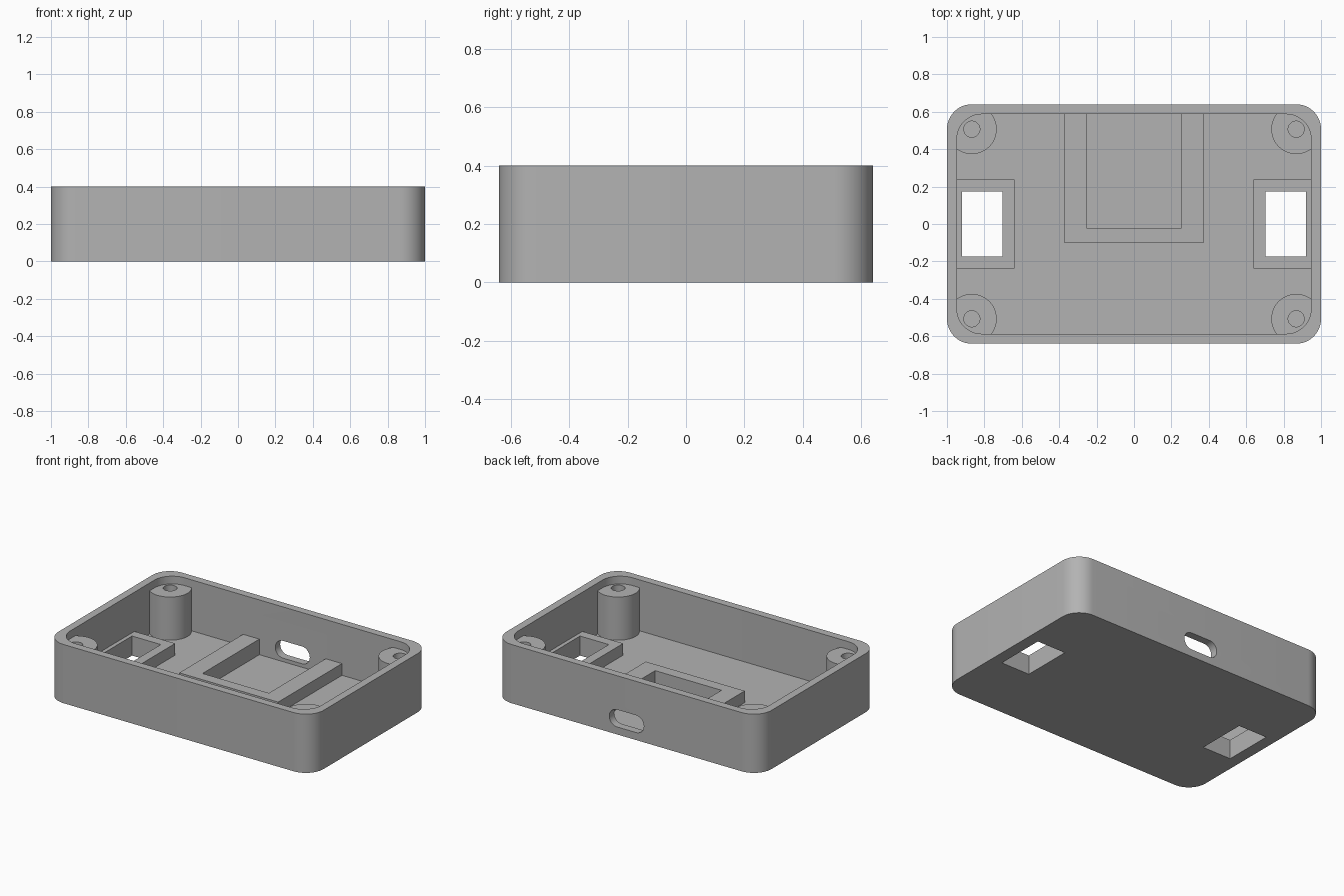
import bpy
import bmesh
import math
from mathutils import Matrix

old = bpy.data.objects.get("Cube")
if old:
    bpy.data.objects.remove(old, do_unlink=True)

grey = bpy.data.materials.new("plain_grey")
grey.use_nodes = True
grey.diffuse_color = (0.45, 0.45, 0.45, 1)
grey.node_tree.nodes["Principled BSDF"].inputs["Base Color"].default_value = grey.diffuse_color

# Main dimensions
HALF_X, HALF_Y, HEIGHT = 1.0, 0.64, 0.4
WALL = 0.053
CORNER = 0.133
FLOOR = WALL
RAISED = 0.133
POST_X, POST_Y, POST_TOP = 0.867, 0.507, 0.347


def prism(name, outline, low, high):
    """Extrude a flat outline from z = low to z = high."""
    bm = bmesh.new()
    face = bm.faces.new([bm.verts.new((x, y, low)) for x, y in outline])
    up = bmesh.ops.extrude_face_region(bm, geom=[face])["geom"]
    verts = [v for v in up if isinstance(v, bmesh.types.BMVert)]
    bmesh.ops.translate(bm, verts=verts, vec=(0, 0, high - low))
    bmesh.ops.recalc_face_normals(bm, faces=bm.faces)
    mesh = bpy.data.meshes.new(name)
    bm.to_mesh(mesh)
    bm.free()
    mesh.materials.append(grey)
    obj = bpy.data.objects.new(name, mesh)
    bpy.context.collection.objects.link(obj)
    return obj


def rounded(hx, hy, r, steps=12):
    """Rounded rectangle outline with half sizes hx, hy."""
    points = []
    for quarter, (sx, sy) in enumerate([(1, 1), (-1, 1), (-1, -1), (1, -1)]):
        for i in range(steps + 1):
            a = math.pi / 2 * (quarter + i / steps)
            points.append((sx * (hx - r) + r * math.cos(a), sy * (hy - r) + r * math.sin(a)))
    return points


def circle(cx, cy, r, steps=48):
    angles = [math.tau * i / steps for i in range(steps)]
    return [(cx + r * math.cos(a), cy + r * math.sin(a)) for a in angles]


def rect(x0, x1, y0, y1):
    return [(x0, y0), (x1, y0), (x1, y1), (x0, y1)]


def combine(obj, operation, *others):
    """Apply boolean operations to an object."""
    for other in others:
        mod = obj.modifiers.new("cut", "BOOLEAN")
        mod.operation = operation
        mod.solver = "EXACT"
        mod.object = other
        with bpy.context.temp_override(object=obj, active_object=obj):
            bpy.ops.object.modifier_apply(modifier=mod.name)


parts, cutters = [], []


def cutter(*args):
    obj = prism(*args)
    obj.hide_render = True
    cutters.append(obj)
    return obj


inner_x, inner_y = HALF_X - WALL, HALF_Y - WALL

# Cutters: cavity, port recess, rounded port slot and side windows
cavity = cutter("cavity_cutter", rounded(inner_x, inner_y, CORNER), FLOOR, HEIGHT + 0.1)
recess = cutter("recess_cutter", rect(-0.25, 0.25, -0.025, inner_y), 0.027, 0.3)
slot = cutter("slot_cutter", rounded(0.13, 0.059, 0.0585), -0.1, 0.1)
slot.data.transform(Matrix.Translation((0, HALF_Y, 0.11)) @ Matrix.Rotation(math.pi / 2, 4, "X"))
windows = {}
for side, label in ((1, "left"), (-1, "right")):
    xs = sorted((side * 0.703, side * 0.92))
    windows[label] = cutter("window_cutter", rect(*xs, -0.173, 0.173), -0.1, 0.3)

# Open tray with floor and walls
shell = prism("case_shell", rounded(HALF_X, HALF_Y, CORNER), 0, HEIGHT)
combine(shell, "DIFFERENCE", cavity, recess, slot, *windows.values())
parts.append(shell)

# Raised surround behind the port slot
dock = prism("port_dock", rect(-0.373, 0.373, -0.1, inner_y + 0.01), 0.04, RAISED)
combine(dock, "DIFFERENCE", recess, slot)
parts.append(dock)

# Raised frames around the side windows
for side, label in ((1, "left"), (-1, "right")):
    xs = sorted((side * 0.64, side * (inner_x + 0.01)))
    frame = prism(label + "_window_frame", rect(*xs, -0.237, 0.237), 0.03, RAISED)
    combine(frame, "DIFFERENCE", windows[label])
    parts.append(frame)

# Corner screw posts, trimmed to stay within the walls
trim = cutter("post_trimmer", rounded(inner_x + 0.01, inner_y + 0.01, CORNER + 0.01), 0, HEIGHT)
for sx, side in ((1, "left"), (-1, "right")):
    for sy, end in ((1, "back"), (-1, "front")):
        cx, cy = sx * POST_X, sy * POST_Y
        post = prism(f"{end}_{side}_screw_post", circle(cx, cy, 0.133), 0.03, POST_TOP)
        hole = cutter("screw_hole_cutter", circle(cx, cy, 0.043, 32), FLOOR, HEIGHT)
        combine(post, "INTERSECT", trim)
        combine(post, "DIFFERENCE", hole)
        parts.append(post)

for obj in cutters:
    bpy.data.objects.remove(obj, do_unlink=True)

# Smooth the rounded walls, keep edges crisp
bpy.ops.object.select_all(action="DESELECT")
for obj in parts:
    obj.select_set(True)
bpy.context.view_layer.objects.active = shell
bpy.ops.object.shade_smooth_by_angle(angle=math.radians(30))
